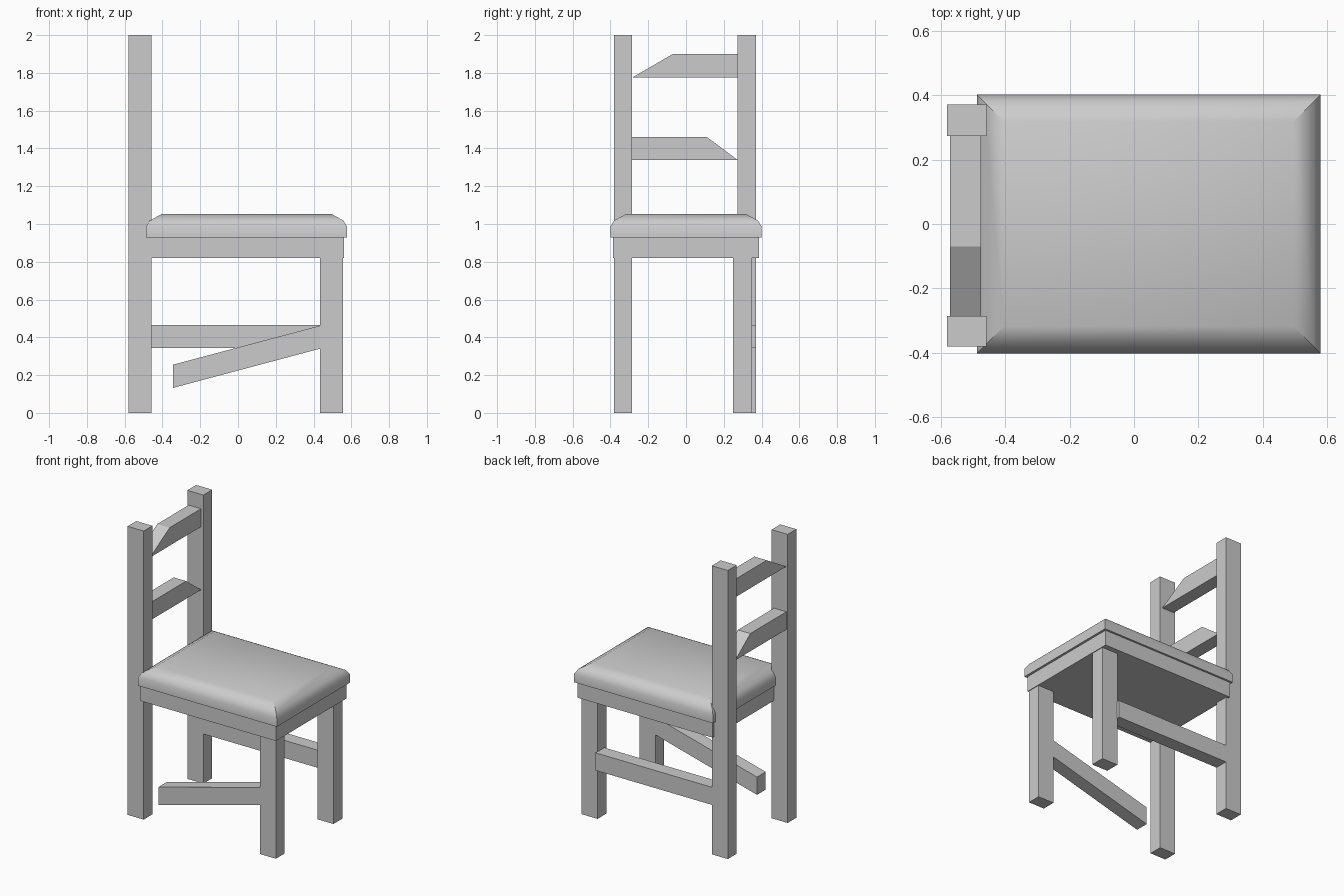
import bpy, bmesh, math

if "Cube" in bpy.data.objects:
    bpy.data.objects.remove(bpy.data.objects["Cube"])


def prism(name, profile, axis, lo, hi):
    """Extrude a profile along x (y,z points) or y (x,z points)."""
    bm = bmesh.new()

    def put(p, d):
        return (d, p[0], p[1]) if axis == 'x' else (p[0], d, p[1])
    a = [bm.verts.new(put(p, lo)) for p in profile]
    b = [bm.verts.new(put(p, hi)) for p in profile]
    bm.faces.new(a)
    bm.faces.new(b[::-1])
    n = len(profile)
    for i in range(n):
        j = (i + 1) % n
        bm.faces.new((a[i], b[i], b[j], a[j]))
    return finish(name, bm)


def finish(name, bm):
    bmesh.ops.recalc_face_normals(bm, faces=bm.faces)
    me = bpy.data.meshes.new(name)
    bm.to_mesh(me)
    bm.free()
    ob = bpy.data.objects.new(name, me)
    bpy.context.collection.objects.link(ob)
    return ob


def box(name, x0, x1, y0, y1, z0, z1):
    return prism(name, [(x0, z0), (x1, z0), (x1, z1), (x0, z1)], 'y', y0, y1)


# Back posts and front legs
box("back_post_left", -0.58, -0.457, -0.38, -0.285, 0, 2)
box("back_post_right", -0.58, -0.457, 0.273, 0.37, 0, 2)
box("front_leg_left", 0.433, 0.557, -0.38, -0.285, 0, 0.83)
box("front_leg_right", 0.433, 0.557, 0.25, 0.35, 0, 0.83)

# Seat frame
box("seat_frame", -0.475, 0.562, -0.387, 0.387, 0.82, 0.93)

# Padded seat: stacked rectangular rings (inset, height)
bm = bmesh.new()
rings = []
for s, z in [(0, 0.928), (0, 0.985), (0.02, 1.018), (0.083, 1.053)]:
    x0, x1, y = -0.487 + s, 0.578 - s, 0.401 - s
    rings.append([bm.verts.new((px, py, z)) for px, py in
                  ((x0, -y), (x1, -y), (x1, y), (x0, y))])
for r, t in zip(rings, rings[1:]):
    for i in range(4):
        j = (i + 1) % 4
        bm.faces.new((r[i], r[j], t[j], t[i]))
bm.faces.new(rings[0][::-1])
bm.faces.new(rings[-1])
seat = finish("seat", bm)
bpy.context.view_layer.objects.active = seat
seat.select_set(True)
bpy.ops.object.shade_smooth_by_angle(angle=math.radians(36))

# Side stretchers: one whole, one broken loose and sagging at the back
box("stretcher_right", -0.46, 0.435, 0.275, 0.37, 0.343, 0.465)
prism("stretcher_broken", [(0.435, 0.34), (0.435, 0.462), (-0.345, 0.255), (-0.345, 0.132)],
      'y', -0.38, -0.285)

# Back slats with splintered, slanted ends
prism("slat_top", [(-0.285, 1.775), (0.275, 1.775), (0.275, 1.9), (-0.07, 1.9)],
      'x', -0.57, -0.475)
prism("slat_lower", [(-0.285, 1.338), (0.275, 1.338), (0.11, 1.461), (-0.285, 1.461)],
      'x', -0.57, -0.475)
